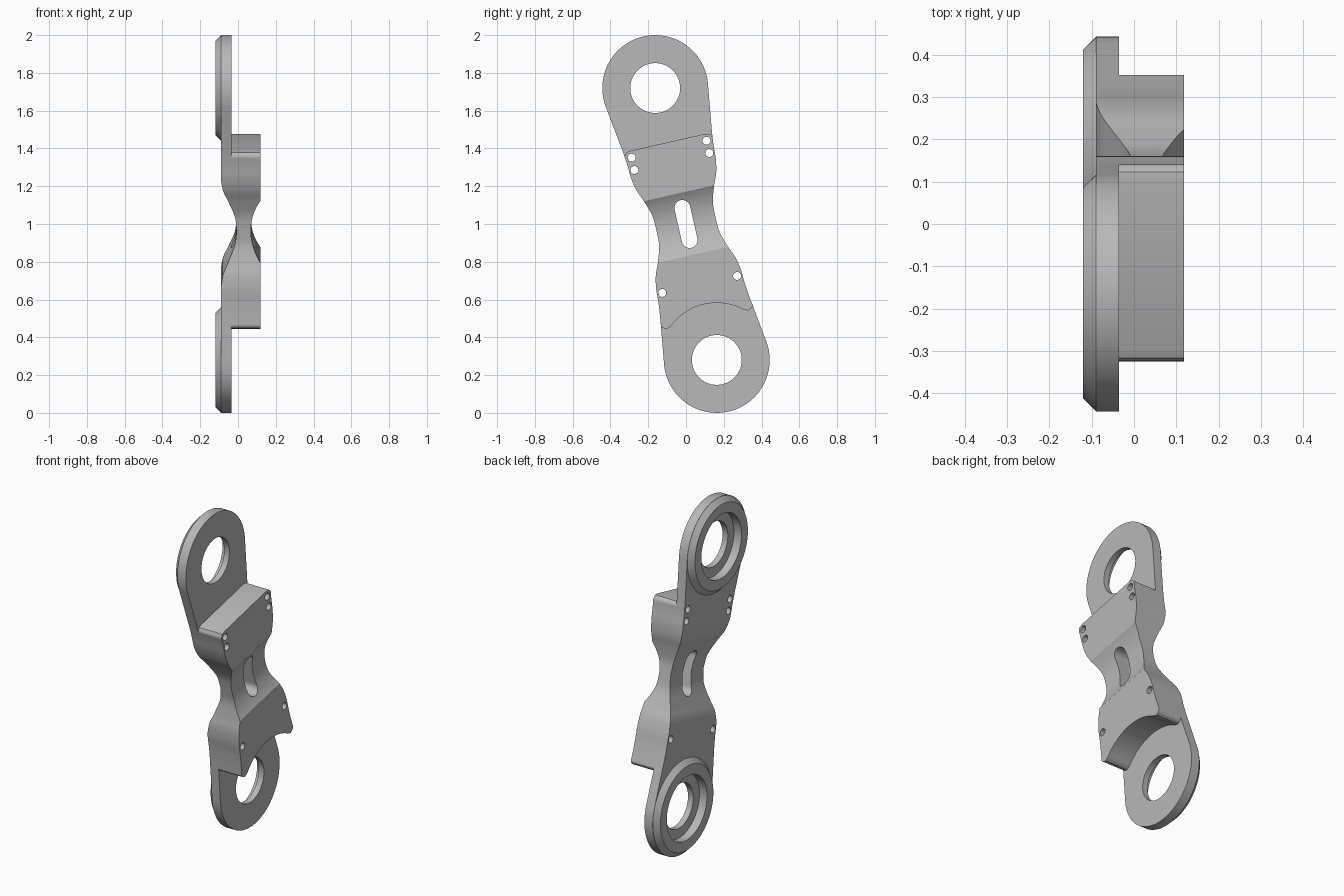
import bpy, bmesh, math
from mathutils import Vector

cube = bpy.data.objects.get("Cube")
if cube:
    bpy.data.objects.remove(cube, do_unlink=True)

TILT = math.radians(12.76)   # lean of the arm about x
EYE = 0.738                  # distance of each eye from the middle
EYE_R = 0.28
BACK, LUG, FRONT = -0.09, -0.035, 0.118

metal = bpy.data.materials.new("grey metal")
metal.use_nodes = True
metal.diffuse_color = (0.48, 0.48, 0.48, 1)
metal.node_tree.nodes["Principled BSDF"].inputs["Base Color"].default_value = (0.48, 0.48, 0.48, 1)


def spline(pts, steps=6):
    """Smooth path through the points."""
    pts = [Vector(p) for p in pts]
    ext = [2 * pts[0] - pts[1]] + pts + [2 * pts[-1] - pts[-2]]
    out = []
    for a, b, c, d in zip(ext, ext[1:], ext[2:], ext[3:]):
        for i in range(steps):
            s = i / steps
            out.append(0.5 * (2 * b + (c - a) * s + (2 * a - 5 * b + 4 * c - d) * s**2
                              + (3 * b - a - 3 * c + d) * s**3))
    return out + [pts[-1]]


def arc(cu, ct, r, start, end, n):
    angles = [math.radians(start + (end - start) * i / n) for i in range(n + 1)]
    return [(cu + r * math.cos(a), ct + r * math.sin(a)) for a in angles]


def loft(name, rings):
    """Closed solid through rings of equal length."""
    bm = bmesh.new()
    loops = [[bm.verts.new(p) for p in ring] for ring in rings]
    for lo, hi in zip(loops, loops[1:]):
        for i in range(len(lo)):
            j = (i + 1) % len(lo)
            bm.faces.new((lo[i], lo[j], hi[j], hi[i]))
    bm.faces.new(loops[0])
    bm.faces.new(loops[-1])
    bmesh.ops.recalc_face_normals(bm, faces=bm.faces)
    mesh = bpy.data.meshes.new(name)
    bm.to_mesh(mesh)
    bm.free()
    obj = bpy.data.objects.new(name, mesh)
    bpy.context.collection.objects.link(obj)
    mesh.materials.append(metal)
    return obj


def prism_x(name, pts, lo, hi):
    return loft(name, [[(x, u, t) for u, t in pts] for x in (lo, hi)])


def prism_u(name, pts):
    return loft(name, [[(x, u, t) for x, t in pts] for u in (-0.5, 0.5)])


def combine(target, tool, operation="DIFFERENCE"):
    mod = target.modifiers.new("cut", "BOOLEAN")
    mod.operation, mod.solver, mod.object = operation, "EXACT", tool
    bpy.context.view_layer.objects.active = target
    bpy.ops.object.modifier_apply(modifier=mod.name)
    bpy.data.objects.remove(tool, do_unlink=True)


def mirror_u(pts):
    return [(-u, t) for u, t in reversed(pts)]


# Waisted outline: right flank, top eye, left flank, bottom eye
half = spline([(0.160, 0), (0.164, 0.08), (0.190, 0.165), (0.216, 0.23),
               (0.230, 0.30), (0.234, 0.37), (0.241, 0.44)])
half = [tuple(p) for p in half]
flank = [(u, -t) for u, t in reversed(half[1:])] + half
outline = flank + arc(0, EYE, EYE_R, -8, 188, 64) + mirror_u(flank) \
    + arc(0, -EYE, EYE_R, 172, 368, 64)
arm = prism_x("link_arm", outline, BACK, FRONT)

# Thin lugs: straight shoulder above, curved shoulder with lips below
top = [(0.5, 0.405), (0.242, 0.405), (0.236, 0.425), (0.225, 0.438), (0.205, 0.443)]
combine(arm, prism_x("top_lug_cut", top + mirror_u(top) + [(-0.5, 1.2), (0.5, 1.2)], LUG, 0.3))
low = [(0.5, -0.485), (0.252, -0.485), (0.246, -0.503), (0.235, -0.514), (0.220, -0.519), (0.208, -0.515)]
scoop = arc(0, -EYE, 0.302, 49, 131, 32)
combine(arm, prism_x("low_lug_cut", low + scoop + mirror_u(low) + [(-0.5, -1.2), (0.5, -1.2)], LUG, 0.3))

# Thinned waist: round hollow in front, long S-curved hollow behind
radius = 0.304
combine(arm, prism_u("front_hollow", arc(0.068 + radius, 0, radius, 0, 357, 119)))
curve = [tuple(p) for p in spline([(-0.006, 0), (-0.018, 0.08), (-0.052, 0.165),
                                   (-0.078, 0.225), (-0.0905, 0.29)])]
lower = [(x, -t) for x, t in reversed(curve[1:])]
combine(arm, prism_u("back_hollow", lower + curve + [(-0.3, 0.29), (-0.3, -0.29)]))

# Chamfered bosses with counterbored eyes
for t in (EYE, -EYE):
    steps = ((-0.06, 0.24), (BACK, 0.279), (-0.12, 0.25))
    rings = [[(x, u, v) for u, v in arc(0, t, r, 0, 356.25, 95)] for x, r in steps]
    combine(arm, loft("boss", rings), "UNION")
    combine(arm, prism_x("counterbore", arc(0, t, 0.19, 0, 355, 71), -0.3, -0.07))
    combine(arm, prism_x("eye", arc(0, t, 0.132, 0, 355, 71), -0.3, 0.3))

# Bolt holes and the slot in the waist
for side in (-1, 1):
    for t in (0.406, 0.339, -0.328):
        combine(arm, prism_x("bolt_hole", arc(side * 0.203, t, 0.021, 0, 345, 23), -0.3, 0.3))
slot = arc(0, 0.087, 0.042, 0, 180, 16) + arc(0, -0.087, 0.042, 180, 360, 16)
combine(arm, prism_x("slot", slot, -0.3, 0.3))

# Lean the arm and stand it on the ground
arm.rotation_euler.x = TILT
arm.location.z = 1.0
bpy.ops.object.select_all(action="DESELECT")
arm.select_set(True)
bpy.context.view_layer.objects.active = arm
bpy.ops.object.transform_apply(location=True, rotation=True, scale=True)
bpy.ops.object.shade_smooth_by_angle(angle=math.radians(25))
